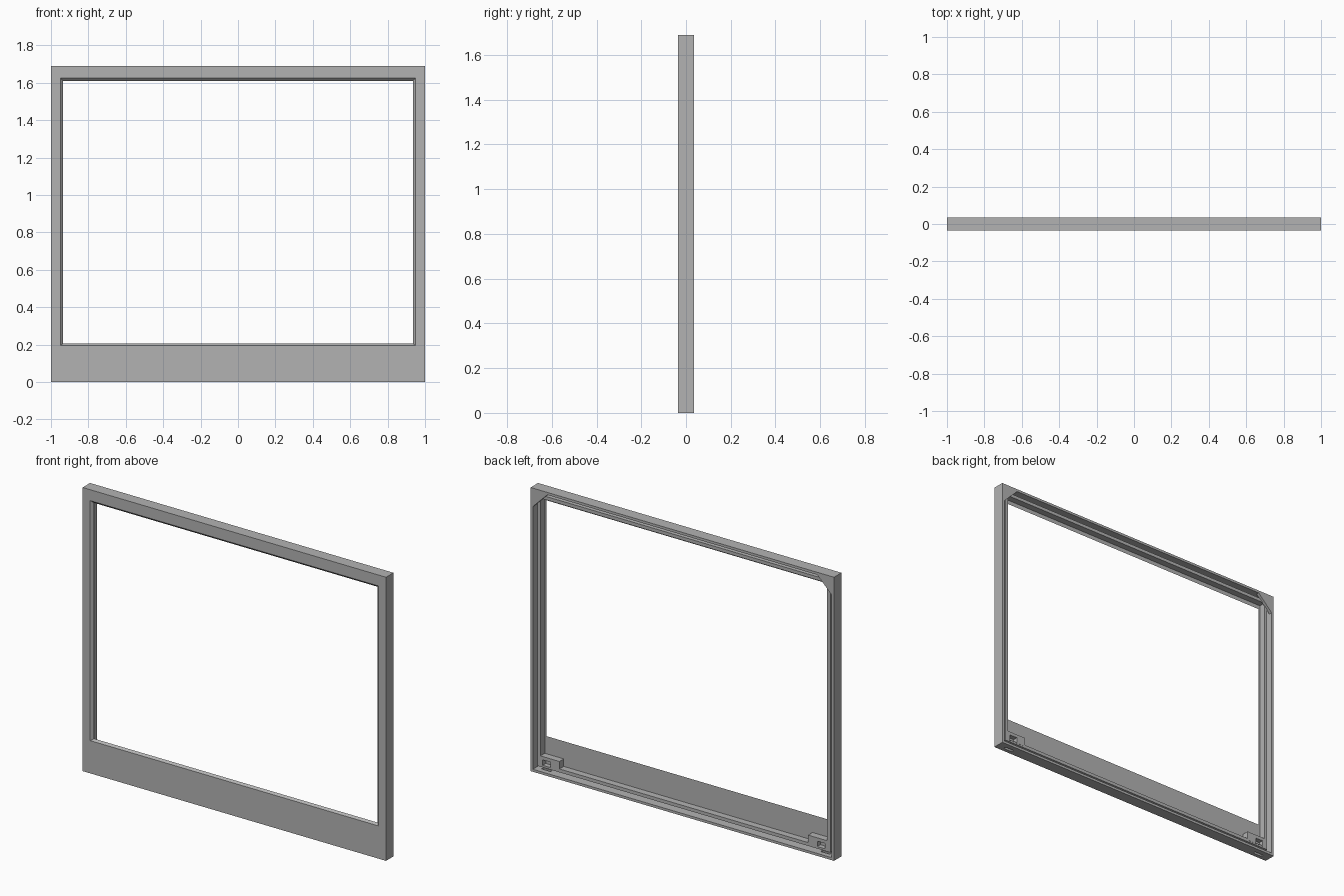
import bpy, bmesh

if "Cube" in bpy.data.objects:
    bpy.data.objects.remove(bpy.data.objects["Cube"], do_unlink=True)

grey = bpy.data.materials.new("matte grey")
grey.use_nodes = True
grey.diffuse_color = (0.45, 0.45, 0.45, 1)
grey.node_tree.nodes["Principled BSDF"].inputs["Base Color"].default_value = (0.45, 0.45, 0.45, 1)

H = 1.69
BACK, FRONT, FLOOR, RIDGE = 0.035, -0.035, -0.02, 0.02


def finish(name, bm):
    bmesh.ops.recalc_face_normals(bm, faces=bm.faces)
    mesh = bpy.data.meshes.new(name)
    bm.to_mesh(mesh)
    bm.free()
    mesh.materials.append(grey)
    obj = bpy.data.objects.new(name, mesh)
    bpy.context.collection.objects.link(obj)
    return obj


def prism(name, outline, y0, y1):
    """Extrude an (x, z) outline from y0 to y1."""
    bm = bmesh.new()
    face = bm.faces.new([bm.verts.new((x, y0, z)) for x, z in outline])
    new = bmesh.ops.extrude_face_region(bm, geom=[face])["geom"]
    verts = [v for v in new if isinstance(v, bmesh.types.BMVert)]
    bmesh.ops.translate(bm, verts=verts, vec=(0, y1 - y0, 0))
    return finish(name, bm)


def box(name, x0, x1, y0, y1, z0, z1):
    return prism(name, [(x0, z0), (x1, z0), (x1, z1), (x0, z1)], y0, y1)


def cut(obj, cutter):
    mod = obj.modifiers.new("cut", "BOOLEAN")
    mod.operation = "DIFFERENCE"
    mod.solver = "EXACT"
    mod.object = cutter
    cutter.hide_render = True
    cutter.hide_viewport = True
    cutter.display_type = "WIRE"


# Frame: rectangular rings (half width, bottom, top, depth) bridged in a loop
def ring(inset, y):
    return (1 - inset, inset, H - inset, y)


rings = [
    ring(0, FRONT), ring(0, BACK),                     # outer wall
    ring(0.015, BACK), ring(0.015, FLOOR),             # rim and channel
    ring(0.035, FLOOR), ring(0.035, RIDGE),            # inner ridge
    ring(0.055, RIDGE), ring(0.055, FLOOR),
    (0.935, 0.205, 1.61, FLOOR),                       # sloped opening
    (0.95, 0.195, 1.625, FRONT),
]
bm = bmesh.new()
loops = [[bm.verts.new((x, y, z)) for x, z in ((-w, b), (w, b), (w, t), (-w, t))]
         for w, b, t, y in rings]
for a, b in zip(loops, loops[1:] + loops[:1]):
    for i in range(4):
        j = (i + 1) % 4
        bm.faces.new((a[i], a[j], b[j], b[i]))
frame = finish("frame", bm)

for side, s in (("left", 1), ("right", -1)):
    # Triangular gusset in the top corner
    prism(side + "_corner_gusset",
          [(s * 0.985, H - 0.015), (s * 0.89, H - 0.015), (s * 0.985, H - 0.11)],
          RIDGE - 0.005, BACK)
    # Clip block in the bottom corner, with a pocket in its back
    clip = box(side + "_clip", s * 0.82, s * 0.946, FLOOR - 0.002, RIDGE + 0.001, 0.044, 0.1)
    pocket = box(side + "_pocket_cutter", s * 0.88, s * 0.93, -0.008, 0.03, 0.048, 0.08)
    cut(clip, pocket)
    cut(frame, pocket)
    # Slot through the bottom wall
    slot = box(side + "_slot_cutter", s * 0.89, s * 0.95, -0.012, 0.004, -0.01, 0.03)
    cut(frame, slot)
